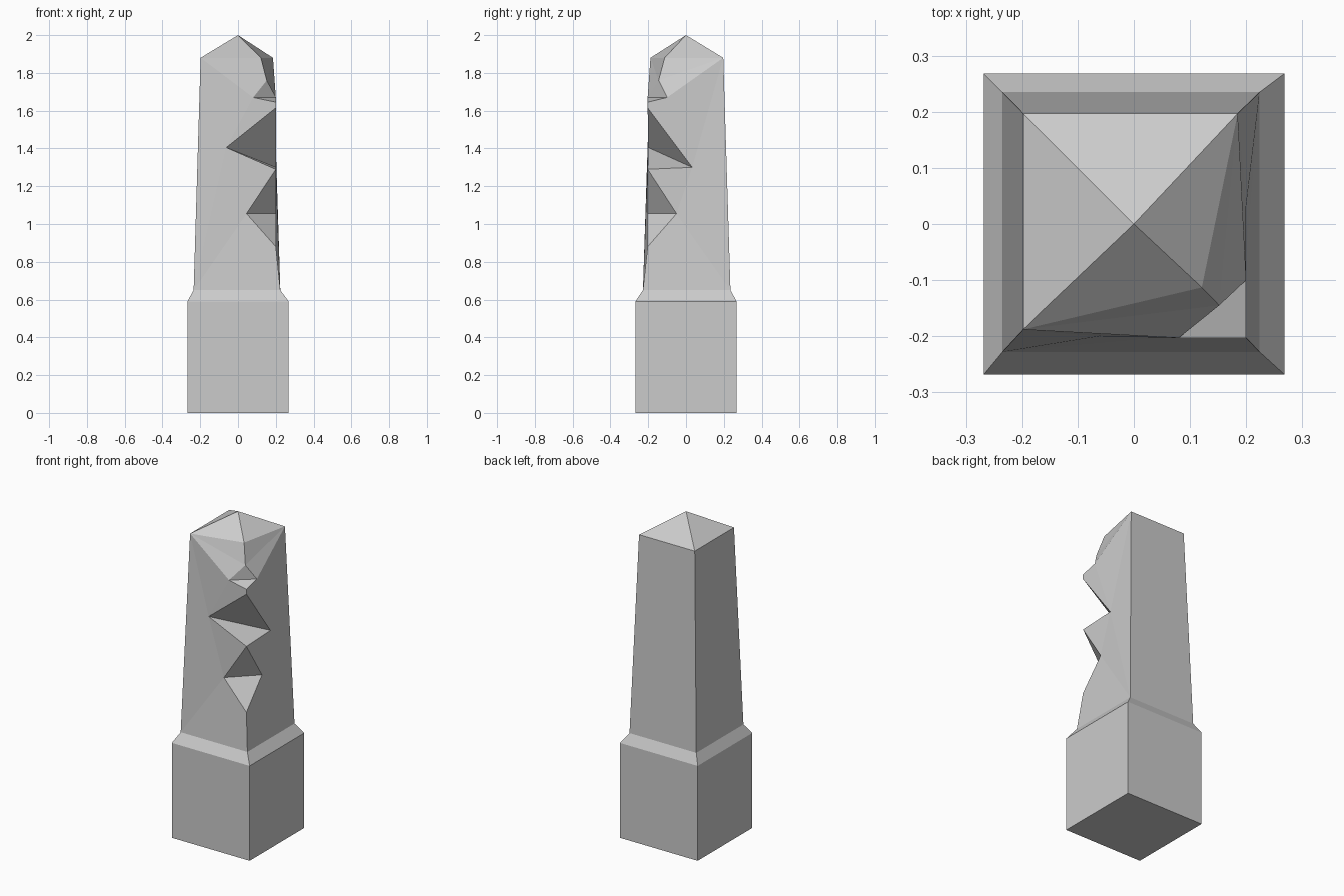
import bpy, bmesh

if "Cube" in bpy.data.objects:
    bpy.data.objects.remove(bpy.data.objects["Cube"])

bm = bmesh.new()
V = lambda *p: bm.verts.new(p)
F = lambda *vs: bm.faces.new(vs)

def ring(h, z):
    # square ring: front-left, front-right, back-right, back-left
    return [V(-h, -h, z), V(h, -h, z), V(h, h, z), V(-h, h, z)]

# Square plinth and sloping shoulder
r0, r1 = ring(0.268, 0), ring(0.268, 0.59)
r2 = [V(-0.235, -0.228, 0.65), V(0.224, -0.228, 0.65),
      V(0.224, 0.235, 0.65), V(-0.235, 0.235, 0.65)]
F(*reversed(r0))
for a, b in ((r0, r1), (r1, r2)):
    for i in range(4):
        j = (i + 1) % 4
        F(a[i], a[j], b[j], b[i])

# Tapered shaft top and pyramid cap, front-right corner broken inwards
tl, tc = V(-0.198, -0.188, 1.88), V(0.121, -0.113, 1.88)
tr, tb = V(0.185, 0.197, 1.88), V(-0.198, 0.197, 1.88)
apex = V(0, 0, 2)
top = [tl, tc, tr, tb]
for i in range(4):
    F(top[i], top[(i + 1) % 4], apex)
F(r2[2], r2[3], tb, tr)
F(r2[3], r2[0], tl, tb)

# Chipped corner: points on the edge, and notch points on the two faces
c1, c2, c3, c4 = [V(0.2, -0.203, z) for z in (0.88, 1.29, 1.615, 1.645)]
mid = V(0.152, -0.145, 1.76)
front = [V(0.045, -0.203, 1.055), V(-0.062, -0.2, 1.405), V(0.08, -0.203, 1.67)]
right = [V(0.2, -0.05, 1.055), V(0.2, 0.033, 1.30), V(0.2, -0.1, 1.67)]

# Damaged front and right faces share one layout
for lo, hi, (n1, n2, n3) in ((r2[0], tl, front), (r2[2], tr, right)):
    F(lo, r2[1], c1, n1)
    F(lo, n1, n2)
    F(n1, c2, n2)
    F(lo, n2, hi)
    F(hi, n2, n3)
    F(n2, c3, c4, n3)
    F(hi, n3, mid)
    F(hi, mid, tc)

# Notch floors and overhangs
(f1, f2, f3), (g1, g2, g3) = front, right
for tri in ((c1, g1, f1), (f1, g1, c2), (c2, g2, f2), (f2, g2, c3),
            (c4, g3, f3), (f3, g3, mid)):
    F(*tri)

bmesh.ops.recalc_face_normals(bm, faces=bm.faces)
mesh = bpy.data.meshes.new("stone_post")
bm.to_mesh(mesh)
bm.free()
obj = bpy.data.objects.new("stone_post", mesh)
bpy.context.collection.objects.link(obj)
